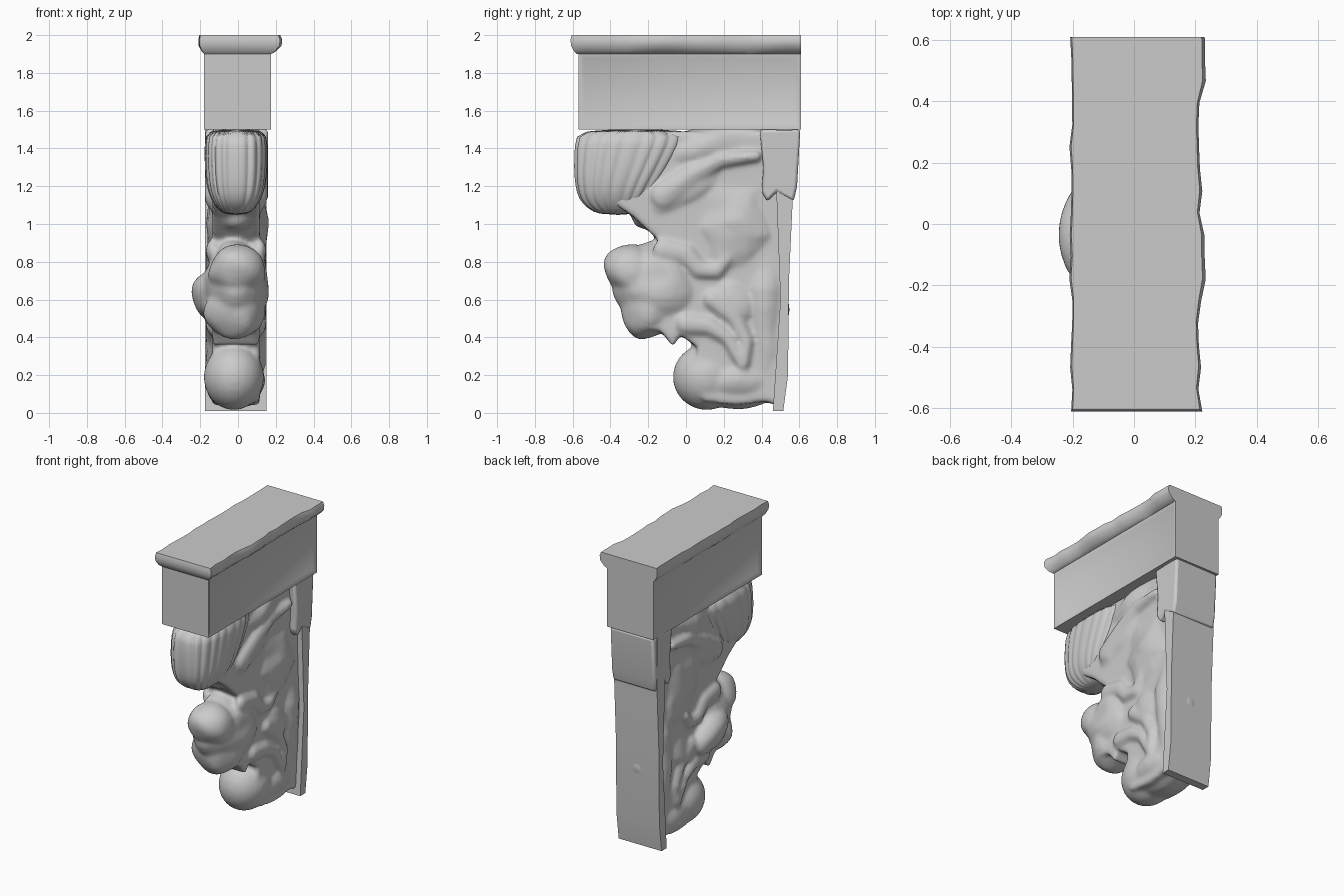
import bpy, bmesh, math, random
from mathutils import Vector, Matrix, noise

if "Cube" in bpy.data.objects:
    bpy.data.objects.remove(bpy.data.objects["Cube"])

random.seed(4)
CX = -0.01  # centre line of the carving


def finish(name, bm, angle=40):
    bmesh.ops.recalc_face_normals(bm, faces=bm.faces)
    me = bpy.data.meshes.new(name)
    bm.to_mesh(me)
    bm.free()
    ob = bpy.data.objects.new(name, me)
    bpy.context.collection.objects.link(ob)
    bpy.ops.object.select_all(action='DESELECT')
    ob.select_set(True)
    bpy.context.view_layer.objects.active = ob
    bpy.ops.object.shade_smooth_by_angle(angle=math.radians(angle))
    return ob


def loft(bm, rings):
    rows = [[bm.verts.new(p) for p in r] for r in rings]
    n = len(rows[0])
    for a, b in zip(rows, rows[1:]):
        for i in range(n):
            bm.faces.new((a[i], a[(i + 1) % n], b[(i + 1) % n], b[i]))
    bm.faces.new(rows[0])
    bm.faces.new(rows[-1])


def prism(bm, outline, x0, x1):
    loft(bm, [[(x, y, z) for y, z in outline] for x in (x0, x1)])


def blob(bm, x, y, z, rx, ry, rz, tilt=0, seg=28, rough=0.0):
    m = (Matrix.Translation((x, y, z)) @ Matrix.Rotation(math.radians(tilt), 4, 'X')
         @ Matrix.Diagonal((rx, ry, rz, 1)))
    new = bmesh.ops.create_uvsphere(bm, u_segments=seg, v_segments=seg // 2,
                                    radius=1, matrix=m)['verts']
    for v in new:
        v.co += rough * noise.noise_vector(v.co * 7)


def ridge(bm, pts, r0, r1, depth=0.125):
    """Tapered carved ridge along a (y, z) path, on both sides."""
    steps = 9
    total = (len(pts) - 1) * steps
    for k in range(total + 1):
        i = min(k // steps, len(pts) - 2)
        p = Vector(pts[i]).lerp(Vector(pts[i + 1]), k / steps - i)
        r = r0 + (r1 - r0) * k / total
        for s in (-1, 1):
            blob(bm, CX + s * depth, p.x, p.y, 0.036, r, r, 0, 12)


# Top slab: moulded rim, flush at the back, worn edges
rings = []
wear = [random.uniform(-0.014, 0.012) for _ in range(60)]
for z, o in ((1.9, 0.0), (1.915, 0.016), (1.945, 0.032), (1.975, 0.034), (2.0, 0.028)):
    x0, x1, y0, y1 = -0.178 - o * 0.8, 0.175 + o * 1.4, -0.577 - o, 0.61
    ring = []
    for i in range(18):
        w = wear[i] if i else 0
        ring.append((x1 + w * o / 0.03, y0 + (y1 - y0) * i / 17, z))
    for i in range(18):
        w = wear[i + 20] * 0.4
        ring.append((x0 + w * o / 0.03, y1 + (y0 - y1) * i / 17, z))
    rings.append(ring)
bm = bmesh.new()
loft(bm, rings)
finish("top_slab", bm)

# Block under the slab with shallow, soft sunk side panels
bm = bmesh.new()
bmesh.ops.create_cube(bm, size=1, matrix=Matrix.Translation((-0.002, 0.02, 1.705))
                      @ Matrix.Diagonal((0.354, 1.18, 0.41, 1)))
bm.normal_update()
sides = [f for f in bm.faces if abs(f.normal.x) > 0.9]
bmesh.ops.inset_individual(bm, faces=sides, thickness=0.012)
bmesh.ops.inset_individual(bm, faces=sides, thickness=0.03, depth=-0.012)
finish("panel_block", bm)

# Back plate
bm = bmesh.new()
prism(bm, [(0.46, 0.01), (0.515, 0.01), (0.54, 0.2), (0.545, 0.7), (0.565, 1.13),
           (0.56, 1.5), (0.48, 1.5), (0.48, 1.13), (0.5, 0.6)], -0.175, 0.152)
finish("back_plate", bm)

# Upper back leaf bracket with a notched, drooping lower edge
bm = bmesh.new()
prism(bm, [(0.39, 1.5), (0.41, 1.3), (0.4, 1.17), (0.43, 1.12), (0.48, 1.17), (0.57, 1.12),
           (0.588, 1.2), (0.605, 1.5)], -0.172, 0.158)
ob = finish("upper_back_leaf", bm)
bev = ob.modifiers.new("soft_edge", 'BEVEL')
bev.width, bev.segments = 0.015, 2

# Fluted front leaf: irregular flutes that narrow to a drooping tip
rings = []
N = 144
for z, f, b, w in ((1.51, -0.585, 0.06, 0.162), (1.42, -0.59, 0.02, 0.168),
                   (1.3, -0.597, -0.05, 0.168), (1.2, -0.588, -0.12, 0.158),
                   (1.13, -0.57, -0.17, 0.135), (1.08, -0.52, -0.2, 0.1),
                   (1.048, -0.46, -0.26, 0.06)):
    ring = []
    for i in range(N):
        a = math.tau * i / N
        k = 0.98 + 0.045 * abs(math.cos(11 * a + 0.9 * math.sin(3 * a))) - 0.03
        c, s = math.cos(a), math.sin(a)
        x = math.copysign(abs(c) ** 0.6, c) * w * k
        y = (f + b) / 2 + math.copysign(abs(s) ** 0.85, s) * (b - f) / 2 * k
        ring.append((CX + x, y, z))
    rings.append(ring)
bm = bmesh.new()
loft(bm, rings)
ob = finish("fluted_leaf", bm, 60)
ob.modifiers.new("round", 'SUBSURF').levels = 1

# Carved body: core silhouette plus swelling masses, fused together
bm = bmesh.new()
prism(bm, [(-0.4, 1.49), (-0.4, 1.12), (-0.28, 1.04), (-0.13, 0.9), (-0.2, 0.8),
           (-0.25, 0.6), (-0.24, 0.45), (-0.13, 0.43), (-0.07, 0.35), (-0.03, 0.41),
           (0.06, 0.35), (0.05, 0.15), (0.1, 0.06), (0.27, 0.04), (0.42, 0.06),
           (0.51, 0.03), (0.53, 0.6), (0.54, 1.49)], CX - 0.125, CX + 0.125)
# Head-like knob, its brow, lower tip and one-sided ear
blob(bm, CX, -0.13, 0.67, 0.17, 0.25, 0.24, 10, rough=0.03)
blob(bm, CX, -0.28, 0.75, 0.15, 0.16, 0.13, -30, rough=0.02)
blob(bm, CX - 0.01, -0.2, 0.54, 0.165, 0.15, 0.14, 0, rough=0.03)
blob(bm, -0.165, -0.03, 0.62, 0.07, 0.17, 0.11, -25, rough=0.02)
# Bottom scroll
blob(bm, CX - 0.012, 0.11, 0.19, 0.16, 0.18, 0.175)
blob(bm, CX, 0.27, 0.16, 0.155, 0.24, 0.14, rough=0.015)
# Broad swelling masses of the side relief
blob(bm, CX, 0.25, 1.0, 0.165, 0.26, 0.36, 10, rough=0.03)
blob(bm, CX, 0.0, 1.2, 0.158, 0.34, 0.15, 35, rough=0.02)
blob(bm, CX, 0.1, 1.4, 0.155, 0.34, 0.12, 15, rough=0.02)
blob(bm, CX, 0.42, 0.55, 0.158, 0.12, 0.5, 0, rough=0.02)
blob(bm, CX, 0.22, 0.58, 0.152, 0.22, 0.2, 0, rough=0.03)
# Leaf arch, curls and hooked tail on both sides
ridge(bm, [(-0.12, 1.15), (0.03, 1.26), (0.18, 1.34), (0.37, 1.36)], 0.07, 0.03, 0.132)
ridge(bm, [(-0.12, 0.86), (0.0, 0.84), (0.07, 0.76), (0.16, 0.75), (0.22, 0.82)], 0.06, 0.035)
ridge(bm, [(0.0, 0.47), (0.12, 0.46), (0.22, 0.4), (0.3, 0.25)], 0.055, 0.03)
ridge(bm, [(0.14, 0.6), (0.26, 0.5), (0.32, 0.38), (0.31, 0.27)], 0.05, 0.03)
body = finish("carved_body", bm)
rem = body.modifiers.new("fuse", 'REMESH')
rem.mode, rem.voxel_size, rem.use_smooth_shade = 'VOXEL', 0.013, True
smo = body.modifiers.new("soften", 'SMOOTH')
smo.factor, smo.iterations = 0.5, 9
